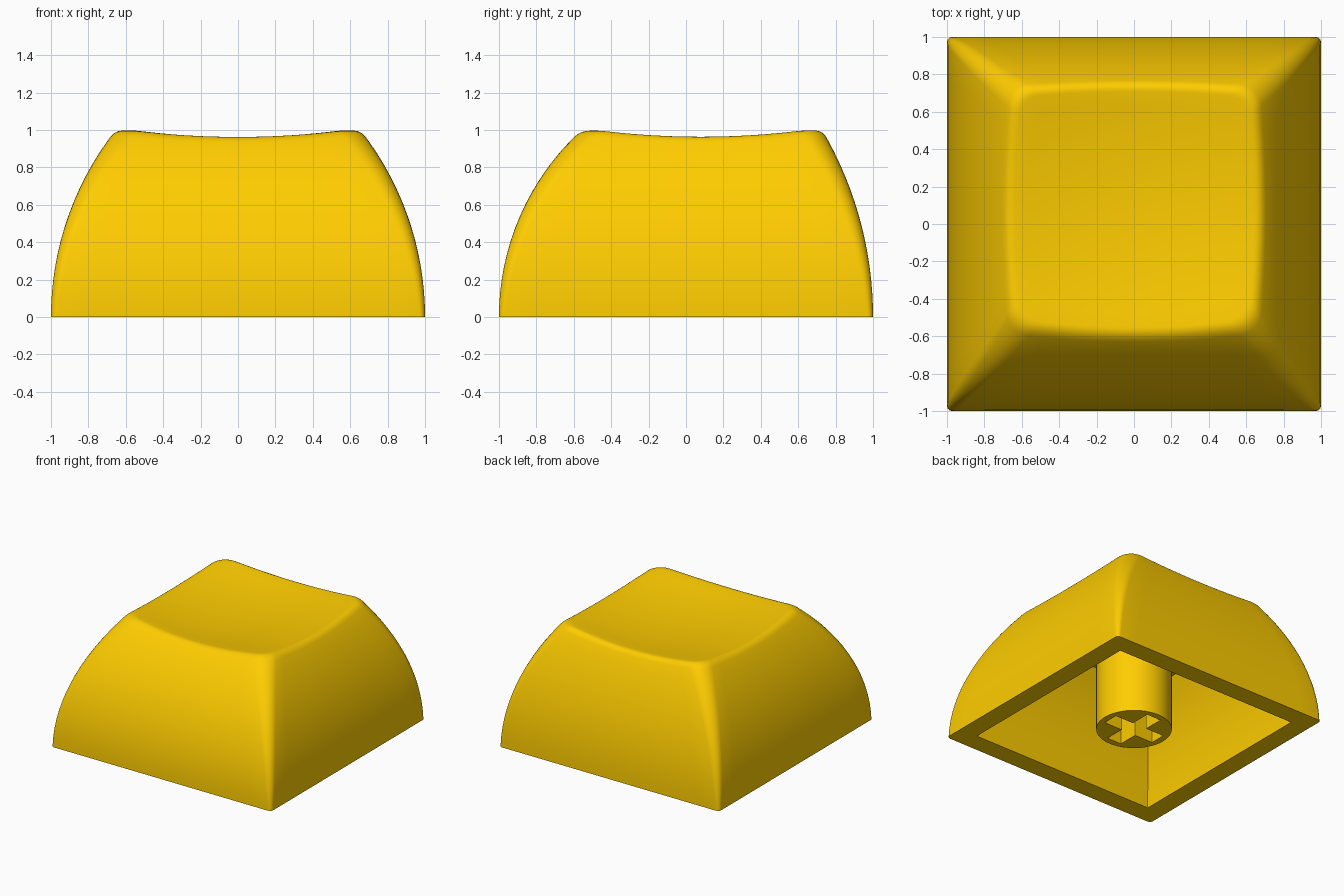
import bpy, bmesh, math

if "Cube" in bpy.data.objects:
    bpy.data.objects.remove(bpy.data.objects["Cube"])

YC = 0.08                      # centre of the dished top
ARC, SIDE = 6, 12              # segments per corner and per side

mat = bpy.data.materials.new("yellow_plastic")
mat.diffuse_color = (1.0, 0.61, 0.0, 1)
mat.use_nodes = True
mat.node_tree.nodes["Principled BSDF"].inputs["Base Color"].default_value = mat.diffuse_color


def dish(x, y):
    return 0.91 + 0.13 * (x * x + (y - YC) ** 2)


def drop(radius, z):
    """Inward lean of an arc-shaped side that starts vertical at z = 0."""
    return radius - math.sqrt(radius * radius - z * z)


def ring(hx, yf, yb, r):
    """Rounded rectangle, always with the same number of points."""
    corners = [(hx - r, yb - r), (r - hx, yb - r), (r - hx, yf + r), (hx - r, yf + r)]
    arcs = [[(cx + r * math.cos(a), cy + r * math.sin(a))
             for a in [(q + i / ARC) * math.pi / 2 for i in range(ARC + 1)]]
            for q, (cx, cy) in enumerate(corners)]
    pts = []
    for q in range(4):
        a, b = arcs[q][-1], arcs[(q + 1) % 4][0]
        pts += arcs[q]
        pts += [(a[0] + (b[0] - a[0]) * i / SIDE, a[1] + (b[1] - a[1]) * i / SIDE)
                for i in range(1, SIDE)]
    return pts


def section(z, half, r):
    """Outline of the leaning sides at height z, for a base of the given half width."""
    return ring(half - drop(1.62, z), drop(1.353, z) - half, half - drop(1.976, z), r)


def outer(z):
    return section(z, 1, 0.03 + 0.09 * z)


def bridge(bm, a, b):
    n = len(a)
    for i in range(n):
        j = (i + 1) % n
        bm.faces.new((a[i], a[j], b[j], b[i]))


def finish(bm, name):
    bmesh.ops.recalc_face_normals(bm, faces=bm.faces[:])
    me = bpy.data.meshes.new(name)
    bm.to_mesh(me)
    bm.free()
    ob = bpy.data.objects.new(name, me)
    bpy.context.collection.objects.link(ob)
    me.materials.append(mat)
    bpy.ops.object.select_all(action='DESELECT')
    ob.select_set(True)
    bpy.context.view_layer.objects.active = ob
    bpy.ops.object.shade_smooth_by_angle(angle=math.radians(30))
    return ob


# Cap: height where each side line meets the dished top
bm = bmesh.new()
n = len(outer(0))
ztop = []
for i in range(n):
    z = 0.97
    for _ in range(10):
        z = dish(*outer(z)[i])
    ztop.append(z)


def side_point(i, t):
    z = ztop[i] * t
    return (*outer(z)[i], z)


def top_point(i, s):
    x, y, _ = side_point(i, 1)
    x, y = x * s, YC + (y - YC) * s
    return (x, y, dish(x, y))


def soft_edge(i, t):
    """Blend from the side over the rim to the top."""
    a, p, b = side_point(i, LOW_T), side_point(i, 1), top_point(i, TOP_S)
    return [(1 - t) ** 2 * u + 2 * t * (1 - t) * v + t * t * w for u, v, w in zip(a, p, b)]


# Cap outside: curved sides, soft edge, dished top
LOW_T, TOP_S, LEVELS, SOFT, TOPS = 0.962, 0.94, 14, 5, 8
rows = [[side_point(i, LOW_T * k / LEVELS) for i in range(n)] for k in range(LEVELS)]
rows += [[soft_edge(i, k / SOFT) for i in range(n)] for k in range(SOFT + 1)]
rows += [[top_point(i, TOP_S * k / TOPS) for i in range(n)] for k in range(TOPS - 1, 0, -1)]
loops = [[bm.verts.new(p) for p in row] for row in rows]
for a, b in zip(loops, loops[1:]):
    bridge(bm, a, b)
centre = bm.verts.new((0, YC, dish(0, YC)))
for i in range(n):
    bm.faces.new((loops[-1][i], loops[-1][(i + 1) % n], centre))

# Cap underside: square opening, curved inner walls and a flat ceiling
inner = [[bm.verts.new((x, y, 0.82 * k / 8)) for x, y in section(0.82 * k / 8, 0.84, 0)]
         for k in range(9)]
bridge(bm, loops[0], inner[0])
for a, b in zip(inner, inner[1:]):
    bridge(bm, a, b)
bm.faces.new(inner[-1])
bmesh.ops.remove_doubles(bm, verts=bm.verts[:], dist=0.0001)
finish(bm, "cap")

# Stem: round post with a blind cross-shaped socket
R, ARM, W, DEPTH, TOP = 0.285, 0.232, 0.065, 0.5, 0.85
bm = bmesh.new()
circle = [(R * math.cos(i * math.pi / 24), R * math.sin(i * math.pi / 24)) for i in range(48)]
cross = []
for q in range(4):
    c, s = round(math.cos(q * math.pi / 2)), round(math.sin(q * math.pi / 2))
    cross += [(x * c - y * s, x * s + y * c) for x, y in ((ARM, -W), (ARM, W), (W, W))]
low = [bm.verts.new((x, y, 0)) for x, y in circle]
high = [bm.verts.new((x, y, TOP)) for x, y in circle]
slot = [bm.verts.new((x, y, 0)) for x, y in cross]
slot_end = [bm.verts.new((x, y, DEPTH)) for x, y in cross]
bridge(bm, low, high)
bridge(bm, slot, slot_end)
bm.faces.new(high)
bm.faces.new(slot_end)
for q in range(4):
    o, k = 12 * q, 3 * q
    bm.faces.new([low[o - 1], low[o], low[o + 1], slot[k + 1], slot[k]])
    bm.faces.new([low[o + i] for i in range(1, 12)]
                 + [slot[(k + 3) % 12], slot[k + 2], slot[k + 1]])
finish(bm, "stem")
